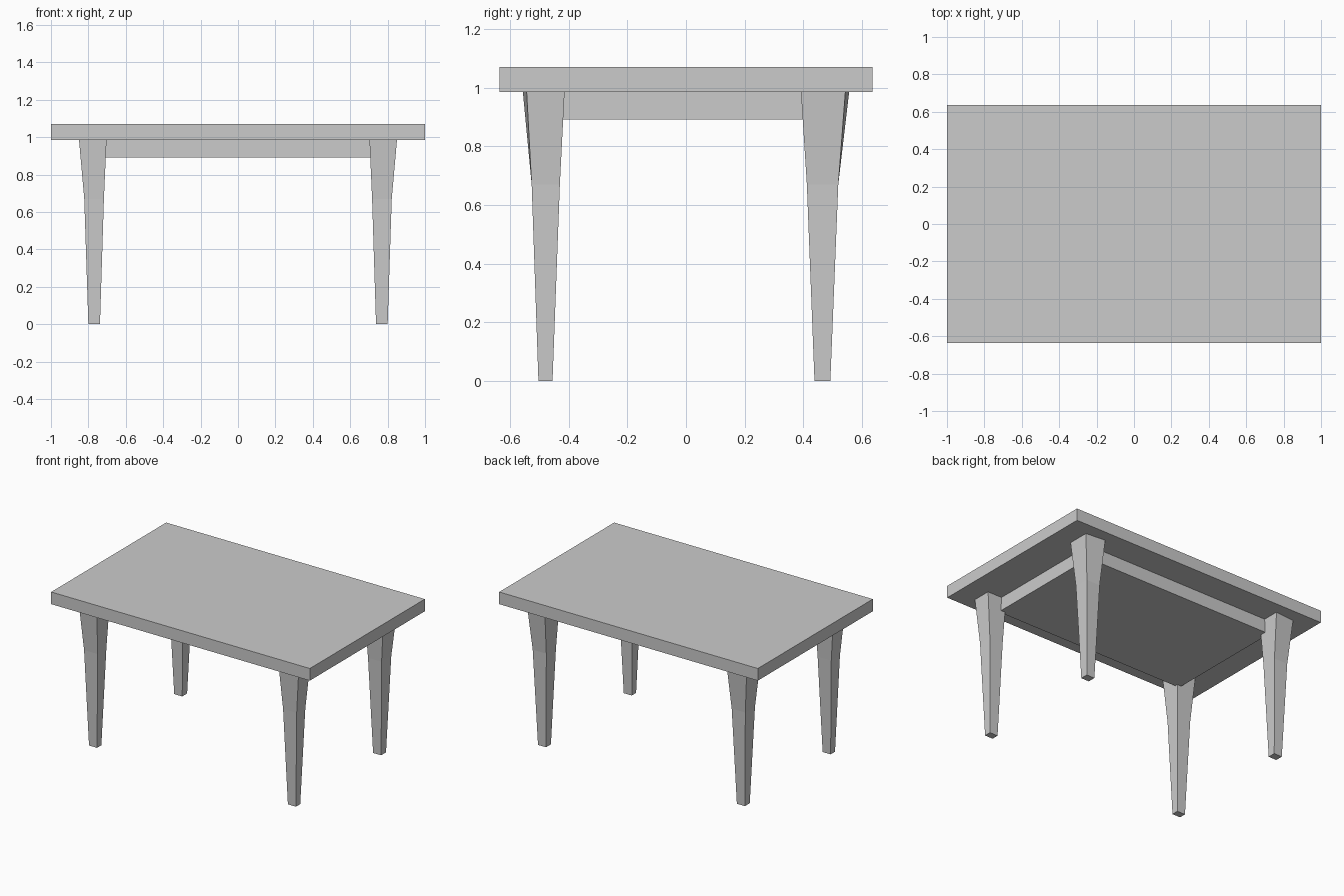
import bpy, bmesh

if "Cube" in bpy.data.objects:
    bpy.data.objects.remove(bpy.data.objects["Cube"])


def box(name, size, z0, z1):
    bpy.ops.mesh.primitive_cube_add(size=1, location=(0, 0, (z0 + z1) / 2))
    ob = bpy.context.object
    ob.name = name
    ob.scale = (size[0], size[1], z1 - z0)
    bpy.ops.object.transform_apply(location=False, rotation=False, scale=True)
    return ob


def leg_pair(name, side, sections):
    """Loft a tapered leg through (z, x_in, x_out, y_in, y_out, skew), mirrored across x."""
    bm = bmesh.new()
    rings = []
    for z, xi, xo, yi, yo, skew in sections:
        corners = [(xi, yi), (xo, yi), (xo, yo - skew), (xi, yo)]
        rings.append([bm.verts.new((x, side * y, z)) for x, y in corners])
    for a, b in zip(rings, rings[1:]):
        for i in range(4):
            j = (i + 1) % 4
            bm.faces.new((a[i], a[j], b[j], b[i]))
    bm.faces.new(rings[0])
    bm.faces.new(rings[-1])
    bmesh.ops.recalc_face_normals(bm, faces=bm.faces)
    me = bpy.data.meshes.new(name)
    bm.to_mesh(me)
    bm.free()
    ob = bpy.data.objects.new(name, me)
    bpy.context.collection.objects.link(ob)
    ob.modifiers.new("mirror", 'MIRROR').use_mirror_merge = False
    return ob


TOP_Z = 0.985

# Table top slab
box("table_top", (2.0, 1.27), TOP_Z, 1.07)

# Apron block under the top, running between the legs
box("apron", (1.48, 0.88), 0.892, TOP_Z)

# Legs: gentle taper, flaring more near the top
leg_pair("front_legs", -1, [
    (0.0, 0.738, 0.80, 0.455, 0.503, 0.0),
    (0.67, 0.717, 0.822, 0.430, 0.526, 0.0),
    (TOP_Z, 0.703, 0.85, 0.414, 0.556, 0.013)])
leg_pair("back_legs", 1, [
    (0.0, 0.738, 0.80, 0.438, 0.492, 0.0),
    (0.67, 0.717, 0.822, 0.412, 0.519, 0.0),
    (TOP_Z, 0.703, 0.85, 0.392, 0.556, 0.013)])
